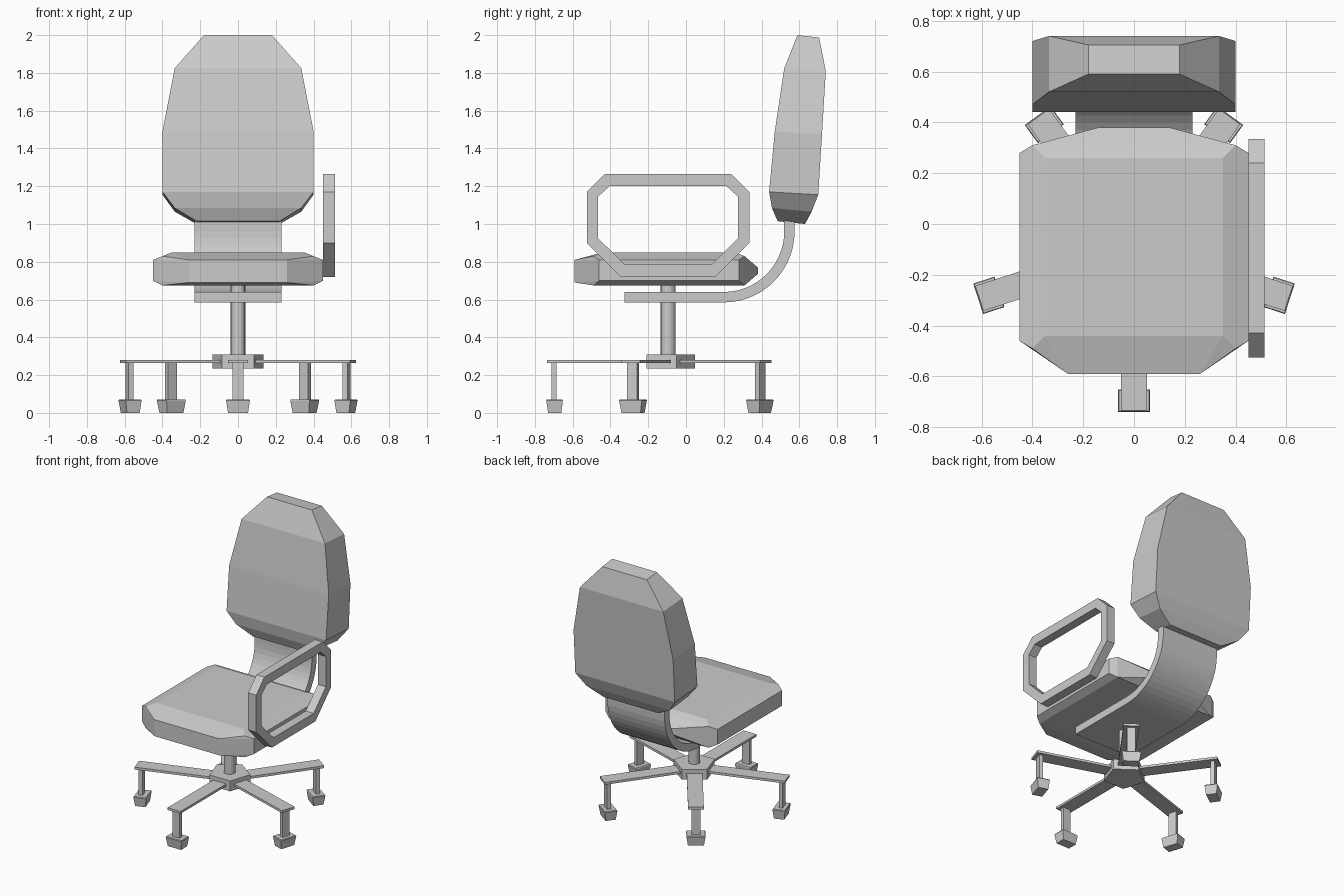
import bpy, bmesh
from math import sin, cos, pi, radians
from mathutils import Matrix, Vector

cube = bpy.data.objects.get("Cube")
if cube:
    bpy.data.objects.remove(cube, do_unlink=True)

grey = bpy.data.materials.new("light grey")
grey.use_nodes = True
colour = (0.6, 0.6, 0.6, 1)
grey.diffuse_color = colour
grey.node_tree.nodes["Principled BSDF"].inputs["Base Color"].default_value = colour


def finish(name, bm):
    bmesh.ops.recalc_face_normals(bm, faces=bm.faces)
    mesh = bpy.data.meshes.new(name)
    bm.to_mesh(mesh)
    bm.free()
    mesh.materials.append(grey)
    ob = bpy.data.objects.new(name, mesh)
    bpy.context.collection.objects.link(ob)
    return ob


def loft(name, rings, caps=True, matrix=None):
    """Skin a list of equally long rings; without caps the last joins the first."""
    bm = bmesh.new()
    loops = [[bm.verts.new(p) for p in ring] for ring in rings]
    n = len(rings[0])
    pairs = list(zip(loops, loops[1:]))
    if caps:
        bm.faces.new(loops[0])
        bm.faces.new(loops[-1])
    else:
        pairs.append((loops[-1], loops[0]))
    for a, b in pairs:
        for i in range(n):
            j = (i + 1) % n
            bm.faces.new((a[i], a[j], b[j], b[i]))
    if matrix:
        bm.transform(matrix)
    return finish(name, bm)


def rect(x0, x1, half, z):
    return [(x0, -half, z), (x1, -half, z), (x1, half, z), (x0, half, z)]


def ngon(radius, sides, z, start=0):
    return [(radius * cos(start + 2 * pi * i / sides),
             radius * sin(start + 2 * pi * i / sides), z) for i in range(sides)]


# Seat cushion: hull of mirrored corner points
corners = [(.35, -.44, .85), (.35, .26, .85), (.40, -.49, .83), (.40, .31, .83),
           (.45, -.46, .81), (.45, .28, .81), (.45, -.46, .70), (.45, .28, .70),
           (.26, -.59, .81), (.26, -.59, .69), (.14, .38, .77), (.14, .38, .735),
           (.40, -.49, .675), (.40, .31, .675)]
bm = bmesh.new()
for x, y, z in corners:
    bm.verts.new((x, y, z))
    bm.verts.new((-x, y, z))
bmesh.ops.convex_hull(bm, input=bm.verts)
bmesh.ops.dissolve_limit(bm, angle_limit=radians(1), verts=bm.verts, edges=bm.edges)
finish("seat", bm)

# Backrest: half width, front y, front z, rear y, rear z
sections = [(.22, .485, 1.015, .63, 1.0), (.335, .455, 1.085, .665, 1.065),
            (.40, .44, 1.17, .70, 1.155), (.40, .47, 1.49, .72, 1.475),
            (.335, .52, 1.825, .74, 1.81), (.18, .59, 2.0, .705, 1.987)]
loft("backrest", [[(-w, fy, fz), (w, fy, fz), (w, ry, rz), (-w, ry, rz)]
                  for w, fy, fz, ry, rz in sections])

# Curved support strip running under the seat and up to the backrest
def strip_ring(y, z, ny, nz):
    t = .0275
    return [(-.23, y - ny * t, z - nz * t), (.23, y - ny * t, z - nz * t),
            (.23, y + ny * t, z + nz * t), (-.23, y + ny * t, z + nz * t)]

bend = [radians(90 * i / 14) for i in range(15)]
rings = [strip_ring(-.325, .6125, 0, -1)]
rings += [strip_ring(.2 + .3475 * sin(a), .96 - .3475 * cos(a), sin(a), -cos(a)) for a in bend]
rings.append(strip_ring(.5475, 1.03, 1, 0))
loft("back_support", rings)

# Armrest loop on the left side only
outer = [(-.525, 1.17), (-.43, 1.265), (.24, 1.265), (.335, 1.17),
         (.335, .90), (.155, .72), (-.345, .72), (-.525, .90)]
inner = [(-.465, 1.145), (-.405, 1.20), (.215, 1.20), (.275, 1.145),
         (.275, .925), (.135, .785), (-.325, .785), (-.465, .925)]
x0, x1 = .45, .514
loft("left_armrest", [[(x, y, z) for y, z in loop] for x, loop in
                      ((x0, outer), (x1, outer), (x1, inner), (x0, inner))], caps=False)

# Column and five-sided hub
base = Matrix.Translation(Vector((0, -.095, 0)))
loft("column", [ngon(.039, 16, z) for z in (.25, .68)], matrix=base)
loft("hub", [ngon(.142, 5, z, pi / 2) for z in (.235, .31)], matrix=base)

# Five legs, each with a stem and a tapered foot
for i in range(5):
    m = base @ Matrix.Rotation(radians(-90 + 72 * i), 4, "Z")
    loft(f"leg_{i + 1}", [rect(.06, .64, .052, z) for z in (.264, .281)], matrix=m)
    loft(f"stem_{i + 1}", [rect(.591, .618, .029, z) for z in (.06, .27)], matrix=m)
    loft(f"foot_{i + 1}", [rect(.565, .635, .053, 0), rect(.557, .645, .063, .066),
                           rect(.56, .642, .06, .072)], matrix=m)
